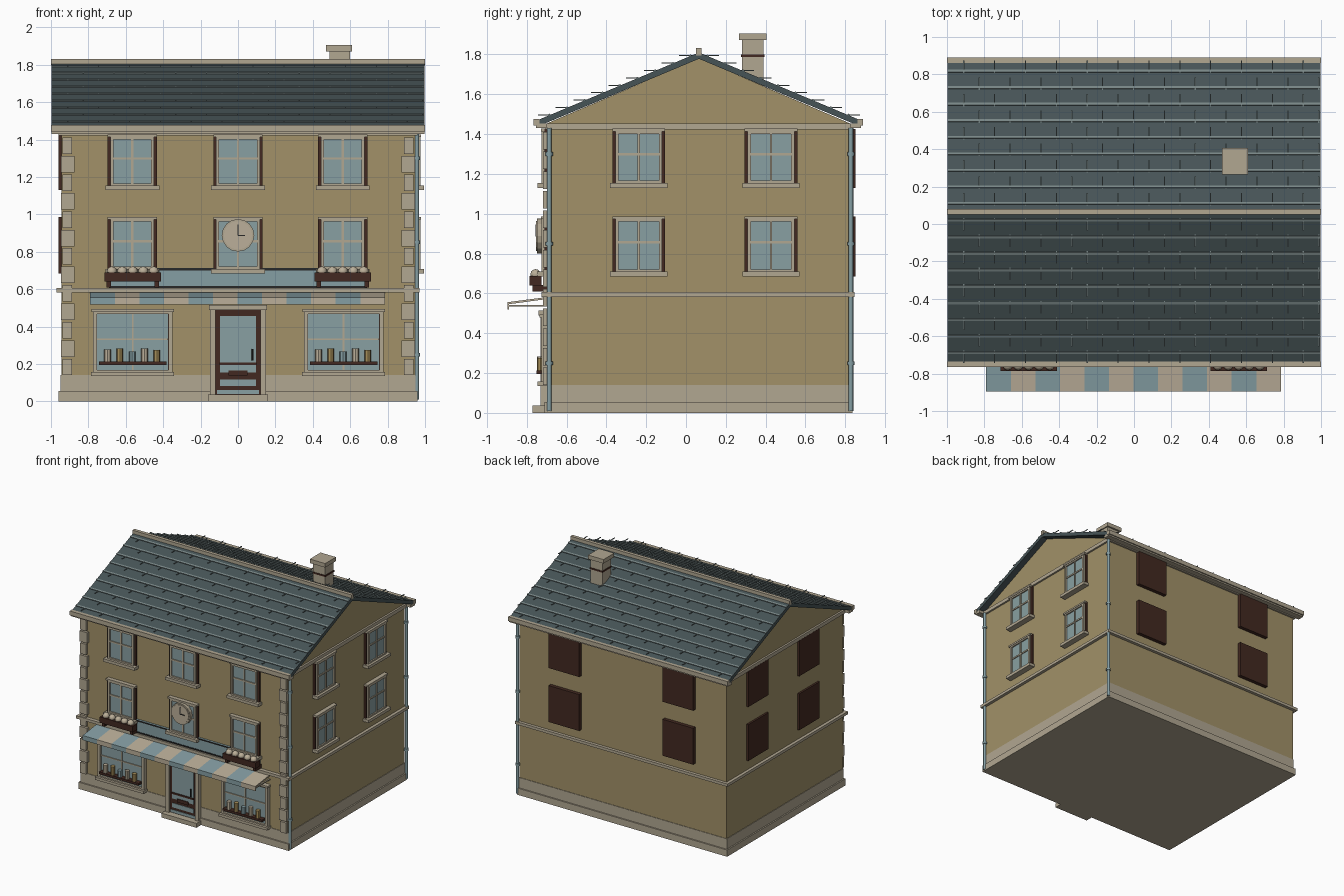
import bpy, bmesh, math
from mathutils import Matrix, Vector

if "Cube" in bpy.data.objects:
    bpy.data.objects.remove(bpy.data.objects["Cube"])

COLOURS = {
    "ochre_wall": (0.36, 0.285, 0.14), "pale_stone": (0.44, 0.385, 0.285),
    "roof_slate": (0.062, 0.088, 0.094), "slate_joint": (0.19, 0.24, 0.24),
    "window_glass": (0.25, 0.35, 0.36), "dark_wood": (0.055, 0.022, 0.015),
    "warm_cream": (0.50, 0.43, 0.32), "dusty_blue": (0.235, 0.345, 0.37),
    "near_black": (0.02, 0.02, 0.02), "jar_tan": (0.38, 0.27, 0.10)}
MATS = {}
for n, c in COLOURS.items():
    MATS[n] = bpy.data.materials.new(n)
    MATS[n].diffuse_color = (*c, 1)

parts = {}  # name -> (material, bmesh)


def part(name, mat):
    return parts.setdefault(name, (mat, bmesh.new()))[1]


def box(name, mat, x0, x1, y0, y1, z0, z1):
    size = Matrix.Diagonal((abs(x1 - x0), abs(y1 - y0), abs(z1 - z0), 1))
    mid = Matrix.Translation(((x0 + x1) / 2, (y0 + y1) / 2, (z0 + z1) / 2))
    bmesh.ops.create_cube(part(name, mat), size=1, matrix=mid @ size)


def rod(name, mat, centre, r, length, sides=12, rot=None):
    m = Matrix.Translation(centre) @ (rot or Matrix())
    bmesh.ops.create_cone(part(name, mat), cap_ends=True, segments=sides,
                          radius1=r, radius2=r, depth=length, matrix=m)


def prism(name, mat, profile, x0, x1):
    """Extrude a (y, z) profile along x."""
    bm = part(name, mat)
    f = bm.faces.new([bm.verts.new((x0, y, z)) for y, z in profile])
    ext = bmesh.ops.extrude_face_region(bm, geom=[f])["geom"]
    bmesh.ops.translate(bm, vec=(x1 - x0, 0, 0),
                        verts=[v for v in ext if isinstance(v, bmesh.types.BMVert)])
    bmesh.ops.recalc_face_normals(bm, faces=bm.faces)


WX, YF, YB = 0.945, -0.695, 0.82      # wall planes
RY, RZ, EZ, SPAN = 0.065, 1.81, 1.47, 0.81   # ridge and eaves
SLOPE = (RZ - EZ) / SPAN


def on(side, name, mat, u0, u1, d0, d1, z0, z1):
    """Box on a wall: u along the wall, d outward from it."""
    if side == "front":
        box(name, mat, u0, u1, YF - d1, YF - d0, z0, z1)
    elif side == "back":
        box(name, mat, u0, u1, YB + d0, YB + d1, z0, z1)
    elif side == "right":
        box(name, mat, WX + d0, WX + d1, u0, u1, z0, z1)
    else:
        box(name, mat, -WX - d1, -WX - d0, u0, u1, z0, z1)


def frame(side, name, mat, u, w, z0, z1, t, d0, d1):
    for s in (-1, 1):
        on(side, name, mat, u + s * w, u + s * (w - t), d0, d1, z0, z1)
    for z in (z0, z1 - t):
        on(side, name, mat, u - w + t, u + w - t, d0, d1, z, z + t)


def window(side, u, z0, z1, w=0.132):
    on(side, "window_backing", "dark_wood", u - w, u + w, -0.01, 0.016, z0 + .01, z1)
    on(side, "window_glass", "window_glass", u - w + .022, u + w - .022, .01, .019, z0 + .02, z1 - .015)
    frame(side, "window_frame", "pale_stone", u, w - .015, z0 + .02, z1 - .008, .016, .01, .03)
    on(side, "window_bars", "pale_stone", u - .006, u + .006, .01, .027, z0 + .03, z1 - .02)
    zm = z0 + (z1 - z0) * .57
    on(side, "window_bars", "pale_stone", u - w + .03, u + w - .03, .01, .026, zm - .006, zm + .006)
    on(side, "window_lintel", "pale_stone", u - w, u + w, 0, .034, z1 - .012, z1 + .002)
    on(side, "window_sill", "pale_stone", u - w - .012, u + w + .012, 0, .05, z0, z0 + .024)


# Walls with gables
prism("walls", "ochre_wall", [(YF, 0.02), (YB, 0.02), (YB, 1.455), (RY, 1.78), (YF, 1.455)], -WX, WX)
# Plinth, belt course, frieze
box("plinth_base", "pale_stone", -.96, .96, YF - .015, YB + .015, 0, .055)
box("plinth_band", "pale_stone", -WX - .004, WX + .004, YF - .004, YB + .004, .05, .14)
box("belt_course", "pale_stone", -.97, .97, YF - .03, YB + .025, .583, .606)
box("frieze", "pale_stone", -.96, .96, YF - .012, YB + .015, 1.422, 1.452)

# Roof slab
T = .032
prism("roof", "roof_slate", [(RY - SPAN, EZ), (RY, RZ), (RY + SPAN, EZ), (RY + SPAN, EZ - T),
                             (RY, RZ - T), (RY - SPAN, EZ - T)], -.997, .997)
# Slate course lines and staggered joints on both slopes
for s in (-1, 1):
    tilt = Matrix.Rotation(-s * math.atan(SLOPE), 4, 'X')
    for r in range(9):
        d = .045 + .0885 * r
        y, z = RY + s * d, RZ - SLOPE * d
        m = Matrix.Translation((0, y, z + .002)) @ tilt @ Matrix.Diagonal((1.994, .013, .009, 1))
        bmesh.ops.create_cube(part("slate_course_lines", "slate_joint"), size=1, matrix=m)
        for i in range(12):
            x = -.91 + .165 * i + (.0825 if r % 2 else 0)
            if x < .99:
                box("slate_joints", "slate_joint", x - .003, x + .003, y - .055, y + .055, z, z + .005)
# Ridge cap and eaves gutters
box("ridge_cap", "pale_stone", -1, 1, RY - .014, RY + .014, RZ - .015, RZ + .022)
for y0, y1 in ((-.752, -.70), (.825, .88)):
    box("eaves_cornice", "pale_stone", -.998, .998, y0, y1, 1.43, 1.452)
for y0, y1 in ((-.765, -.735), (.862, .89)):
    box("eaves_gutter", "pale_stone", -1, 1, y0, y1, 1.442, 1.477)

# Chimney
box("chimney_stack", "pale_stone", .49, .60, .28, .39, 1.6, 1.875)
box("chimney_band", "dark_wood", .486, .604, .276, .394, 1.787, 1.8)
box("chimney_cap", "pale_stone", .47, .61, .265, .405, 1.872, 1.905)

# Quoins on the front corners
for i in range(13):
    z = .14 + i * .0985
    w = .07 if i % 2 else .052
    for s in (-1, 1):
        out = WX if i % 2 else WX - .006
        box("quoins", "pale_stone", s * out, s * (out - w), YF - .022, YF + .01, z, z + .088)

# Upper windows; the back and left openings are boarded
for z0, z1 in ((.685, .985), (1.13, 1.425)):
    for u in (-.565, 0, .56):
        window("front", u, z0, z1)
    for u in (-.237, .427):
        window("right", u, z0, z1)
        on("left", "left_boards", "dark_wood", u - .132, u + .132, -.01, .016, z0, z1)
    for u in (-.52, .52):
        on("back", "back_boards", "dark_wood", u - .14, u + .14, -.01, .03, z0, z1)

# Shop windows with shelf and jars
for u in (-.563, .565):
    on("front", "shop_backing", "dark_wood", u - .2, u + .2, -.01, .008, .15, .48)
    on("front", "shop_glass", "window_glass", u - .19, u + .19, .005, .012, .155, .475)
    frame("front", "shop_frame", "pale_stone", u, .213, .145, .49, .022, 0, .03)
    on("front", "shop_bars", "pale_stone", u - .005, u + .005, .01, .02, .165, .47)
    on("front", "shop_bars", "pale_stone", u - .19, u + .19, .01, .019, .328, .336)
    on("front", "shop_header", "pale_stone", u - .22, u + .22, 0, .04, .478, .495)
    on("front", "shop_sill", "pale_stone", u - .222, u + .222, 0, .05, .135, .157)
    on("front", "shop_shelf", "dark_wood", u - .18, u + .18, .01, .055, .195, .213)
    for i, (h, c) in enumerate(((.065, "warm_cream"), (.07, "jar_tan"), (.055, "dusty_blue"),
                                (.07, "warm_cream"), (.062, "jar_tan"))):
        rod("jars_" + c, c, (u - .135 + i * .066, YF - .035, .213 + h / 2), .018, h, 8)

# Door
box("door_step", "pale_stone", -.16, .16, -.77, YF, 0, .036)
for s in (-1, 1):
    on("front", "door_surround", "pale_stone", s * .15, s * .12, 0, .035, .03, .5)
on("front", "door_surround", "pale_stone", -.155, .155, 0, .045, .49, .515)
on("front", "door_panel", "dark_wood", -.12, .12, 0, .02, .036, .49)
on("front", "door_glass", "window_glass", -.097, .097, .018, .024, .155, .457)
on("front", "door_kick_panel", "window_glass", -.097, .097, .018, .024, .082, .118)
on("front", "door_kick_panel", "window_glass", -.112, .112, .018, .024, .04, .062)
on("front", "door_bar", "dark_wood", -.1, .1, .018, .032, .195, .208)
on("front", "door_bar", "dark_wood", -.05, .05, .018, .03, .138, .165)
rod("door_handle", "near_black", (.078, YF - .034, .25), .006, .06, 8)

# Sign fascia
on("front", "sign_board", "dusty_blue", -.69, .69, 0, .016, .606, .712)
for z in (.612, .706):
    on("front", "sign_trim", "near_black", -.69, .69, 0, .02, z - .005, z + .005)

# Flower boxes
for u in (-.563, .56):
    on("front", "flower_box", "dark_wood", u - .15, u + .15, .03, .09, .64, .688)
    for s in (-1, 1):
        on("front", "flower_box_bracket", "dark_wood", u + s * .128 - .012, u + s * .128 + .012, 0, .075, .61, .642)
    for i in range(5):
        bmesh.ops.create_icosphere(part("flowers", "warm_cream"), subdivisions=2, radius=.027,
                                   matrix=Matrix.Translation((u - .112 + .056 * i, YF - .06, .695)))

# Clock
face_on = Matrix.Rotation(math.pi / 2, 4, 'X')
rod("clock_rim", "pale_stone", (0, -.733, .888), .087, .03, 16, face_on)
rod("clock_face", "warm_cream", (0, -.749, .888), .076, .006, 16, face_on)
box("clock_hands", "near_black", -.003, .003, -.756, -.752, .888, .945)
box("clock_hands", "near_black", 0, .038, -.756, -.752, .885, .891)

# Striped awning with valance
n, x0, x1 = 12, -.79, .785
for i in range(n):
    c = "warm_cream" if i % 2 else "dusty_blue"
    a, b = x0 + (x1 - x0) * i / n, x0 + (x1 - x0) * (i + 1) / n
    prism("awning_" + c, c, [(YF, .582), (-.896, .556), (-.896, .518), (-.888, .518),
                             (-.888, .546), (YF, .572)], a, b)
for x in (x0 + .01, x1 - .01):
    box("awning_arm", "pale_stone", x - .006, x + .006, -.888, YF, .533, .541)

# Drain pipes on the right corners
for y in (YF + .008, YB + .008):
    rod("drain_pipe", "dusty_blue", (.957, y, .72), .012, 1.42, 10)
    for z in (.25, .85, 1.3):
        rod("pipe_clip", "dusty_blue", (.957, y, z), .018, .018, 10)

# Turn every collected part into an object
for name, (mat, bm) in parts.items():
    me = bpy.data.meshes.new(name)
    bm.to_mesh(me)
    bm.free()
    me.materials.append(MATS[mat])
    ob = bpy.data.objects.new(name, me)
    bpy.context.collection.objects.link(ob)
    if name in ("drain_pipe", "pipe_clip", "flowers"):
        bpy.context.view_layer.objects.active = ob
        ob.select_set(True)
        bpy.ops.object.shade_smooth_by_angle(angle=math.radians(50))
        ob.select_set(False)

for m in bpy.data.materials:
    if m.users and not m.is_grease_pencil:
        m.use_nodes = True
        m.node_tree.nodes["Principled BSDF"].inputs["Base Color"].default_value = m.diffuse_color
